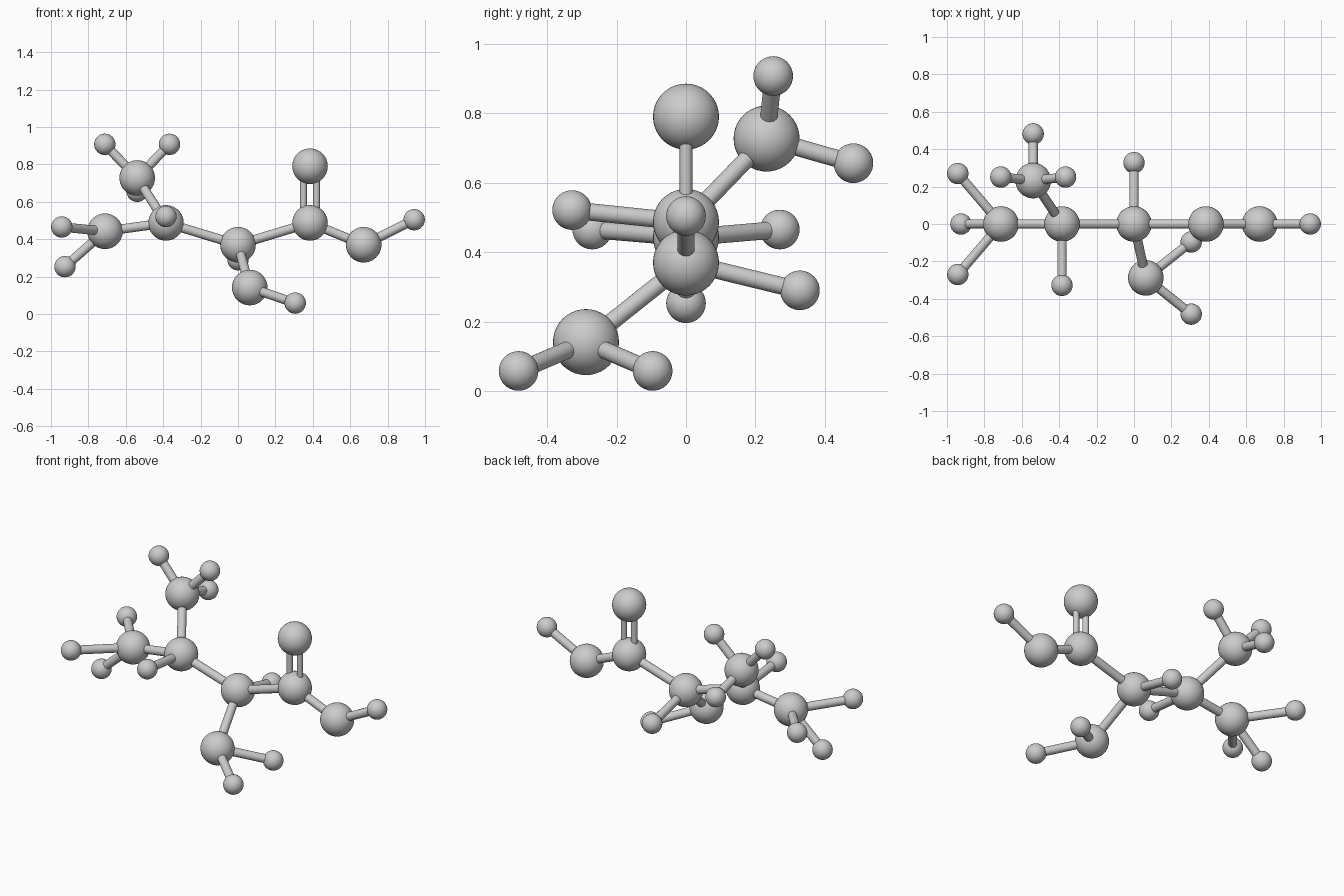
import bpy
from mathutils import Vector

if "Cube" in bpy.data.objects:
    bpy.data.objects.remove(bpy.data.objects["Cube"])

BIG, SMALL, BOND, THIN = 0.095, 0.057, 0.025, 0.018

# Atom centres: heavy atoms use the big ball, hydrogens the small one
heavy = {
    "acid_carbon": (0.385, 0, 0.487),
    "carbonyl_oxygen": (0.385, 0, 0.79),
    "hydroxyl_oxygen": (0.672, 0, 0.37),
    "central_carbon": (0, 0, 0.37),
    "nitrogen": (0.063, -0.288, 0.141),
    "branch_carbon": (-0.385, 0, 0.487),
    "end_methyl_carbon": (-0.711, 0, 0.442),
    "upper_methyl_carbon": (-0.539, 0.232, 0.727),
}
# Hydrogens, grouped by the atom that carries them
hydrogens = {
    "hydroxyl_oxygen": [(0.942, 0, 0.504)],
    "central_carbon": [(0, 0.328, 0.29)],
    "nitrogen": [(0.306, -0.482, 0.058), (0.306, -0.096, 0.058)],
    "branch_carbon": [(-0.385, -0.328, 0.521)],
    "end_methyl_carbon": [(-0.942, 0.27, 0.465), (-0.942, -0.27, 0.465),
                          (-0.925, 0, 0.253)],
    "upper_methyl_carbon": [(-0.712, 0.251, 0.907), (-0.366, 0.251, 0.907),
                            (-0.539, 0.482, 0.656)],
}
chain = [("acid_carbon", "hydroxyl_oxygen"), ("acid_carbon", "central_carbon"),
         ("central_carbon", "nitrogen"), ("central_carbon", "branch_carbon"),
         ("branch_carbon", "end_methyl_carbon"),
         ("branch_carbon", "upper_methyl_carbon")]


def ball(name, p, r):
    bpy.ops.mesh.primitive_uv_sphere_add(segments=40, ring_count=20, radius=r, location=p)
    bpy.context.object.name = name
    bpy.ops.object.shade_smooth()


def stick(name, a, b, r=BOND):
    a, b = Vector(a), Vector(b)
    d = b - a
    bpy.ops.mesh.primitive_cylinder_add(vertices=28, radius=r, depth=d.length,
                                        location=(a + b) / 2,
                                        rotation=d.to_track_quat('Z', 'Y').to_euler())
    bpy.context.object.name = name
    bpy.ops.object.shade_smooth_by_angle()


# Heavy atoms
for name, p in heavy.items():
    ball(name, p, BIG)

# Hydrogens with their bonds
for parent, points in hydrogens.items():
    for i, p in enumerate(points, 1):
        ball(f"{parent}_hydrogen_{i}", p, SMALL)
        stick(f"{parent}_hydrogen_bond_{i}", heavy[parent], p)

# Single bonds between heavy atoms
for a, b in chain:
    stick(f"bond_{a}_to_{b}", heavy[a], heavy[b])

# Double bond: two thin parallel sticks
for side, dx in (("left", -0.035), ("right", 0.035)):
    off = Vector((dx, 0, 0))
    stick(f"double_bond_{side}", Vector(heavy["acid_carbon"]) + off,
          Vector(heavy["carbonyl_oxygen"]) + off, THIN)
